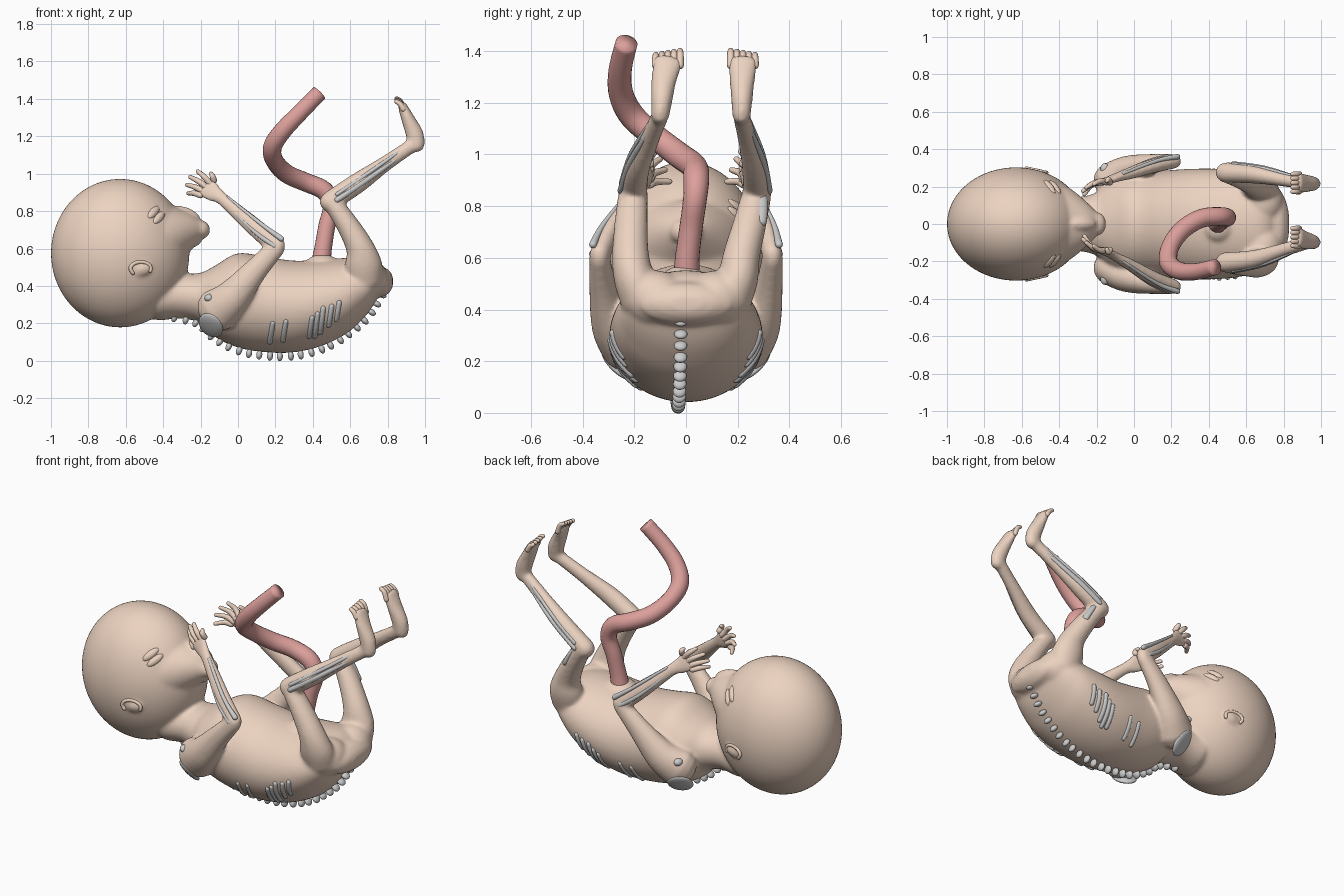
import bpy, bmesh, math
from mathutils import Vector, Matrix

if "Cube" in bpy.data.objects:
    bpy.data.objects.remove(bpy.data.objects["Cube"])


def material(name, rgb):
    m = bpy.data.materials.new(name)
    m.diffuse_color = (*rgb, 1)
    m.use_nodes = True
    m.node_tree.nodes["Principled BSDF"].inputs["Base Color"].default_value = m.diffuse_color
    return m


SKIN = material("skin", (0.84, 0.65, 0.53))
CORD = material("cord", (0.72, 0.35, 0.33))


def resample(pts, sub):
    """Catmull-Rom through points of any dimension."""
    out = []
    for i in range(len(pts) - 1):
        p0, p1, p2, p3 = pts[max(i - 1, 0)], pts[i], pts[i + 1], pts[min(i + 2, len(pts) - 1)]
        for k in range(sub):
            t = k / sub
            out.append([0.5 * (2 * b + (c - a) * t + (2 * a - 5 * b + 4 * c - d) * t * t
                               + (3 * b - a - 3 * c + d) * t ** 3)
                        for a, b, c, d in zip(p0, p1, p2, p3)])
    return out + [list(pts[-1])]


def loft(bm, pts, upright=False, seg=20, sub=4, dome=True):
    """Tube of ellipses: (x, y, z, half width, half depth) or (x, y, z, radius)."""
    pts = resample([p if len(p) == 5 else (*p, p[3]) for p in pts], sub)
    pos = [Vector(p[:3]) for p in pts]
    rings, side = [], Vector((0, 1, 0))
    n = len(pts)
    for i, p in enumerate(pts):
        t = (pos[min(i + 1, n - 1)] - pos[max(i - 1, 0)]).normalized()
        if upright:
            t = Vector((1, 0, 0))
        side = (side - t * side.dot(t)).normalized()
        nrm = t.cross(side)
        steps = [(0, 1)]
        if dome and i == 0:
            steps = [(-.95, .31), (-.8, .6), (-.5, .87), (0, 1)]
        elif dome and i == n - 1:
            steps = [(0, 1), (.5, .87), (.8, .6), (.95, .31)]
        for off, s in steps:
            c = pos[i] + t * off * min(p[3], p[4])
            rings.append([bm.verts.new(c + side * math.cos(a) * p[3] * s + nrm * math.sin(a) * p[4] * s)
                          for a in (2 * math.pi * k / seg for k in range(seg))])
    faces = [bm.faces.new((r[k], r[(k + 1) % seg], q[(k + 1) % seg], q[k]))
             for r, q in zip(rings, rings[1:]) for k in range(seg)]
    faces += [bm.faces.new(rings[0][::-1]), bm.faces.new(rings[-1])]
    bmesh.ops.recalc_face_normals(bm, faces=faces)


def ball(bm, c, r, rot=(0, 0, 0), seg=32):
    turn = Matrix.Rotation(rot[2], 4, 'Z') @ Matrix.Rotation(rot[1], 4, 'Y') @ Matrix.Rotation(rot[0], 4, 'X')
    m = Matrix.Translation(c) @ turn @ Matrix.Diagonal((*r, 1))
    bmesh.ops.create_uvsphere(bm, u_segments=seg, v_segments=seg // 2, radius=1, matrix=m)


def finish(bm, name, mat=None):
    me = bpy.data.meshes.new(name)
    bm.to_mesh(me)
    bm.free()
    for f in me.polygons:
        f.use_smooth = True
    ob = bpy.data.objects.new(name, me)
    bpy.context.collection.objects.link(ob)
    if mat:
        me.materials.append(mat)
    return ob


# Torso profile: x, top z, bottom z, half width
TORSO = [(-.42, .46, .215, .16), (-.3, .465, .225, .145), (-.2, .47, .2, .17), (-.12, .51, .125, .24),
         (0, .575, .07, .275), (.15, .555, .045, .285), (.3, .535, .045, .295), (.45, .54, .08, .295),
         (.58, .55, .145, .28), (.66, .55, .215, .255), (.71, .535, .275, .23), (.745, .51, .335, .2)]


def torso_y(x, z):
    for a, b in zip(TORSO, TORSO[1:]):
        if a[0] <= x <= b[0]:
            f = (x - a[0]) / (b[0] - a[0])
            t, u, w = (a[k] + (b[k] - a[k]) * f for k in (1, 2, 3))
            return w * math.sqrt(max(0, 1 - ((z - (t + u) / 2) / ((t - u) / 2)) ** 2))
    return 0


# Body: overlapping volumes fused by a voxel remesh
body = bmesh.new()
loft(body, [(x, 0, (t + b) / 2, w, (t - b) / 2) for x, t, b, w in TORSO], upright=True, seg=56)
ball(body, (-.63, 0, .575), (.37, .303, .397), seg=96)
# Face, nose, lips, chin
loft(body, [(-.5, 0, .585, .262, .29), (-.4, 0, .64, .225, .205), (-.32, 0, .667, .175, .15),
            (-.25, 0, .69, .115, .098), (-.2, 0, .70, .065, .052)], upright=True, seg=48)
ball(body, (-.275, 0, .785), (.08, .036, .034), (0, .4, 0))
ball(body, (-.19, 0, .728), (.04, .05, .02), (0, .4, 0))
ball(body, (-.2, 0, .685), (.035, .05, .018), (0, .2, 0))
ball(body, (-.235, 0, .645), (.04, .05, .035))
# Navel mound
ball(body, (.45, -.01, .52), (.085, .085, .05))

# Per side: sign, knee y, ankle y, toe y, wrist y, finger y
SIDES = [("right", -1, -.205, -.1, -.07, -.18, -.1), ("left", 1, .275, .215, .22, .25, .195)]
for name, s, knee, ankle, toe, wrist, tip in SIDES:
    # Buttocks, legs and feet
    ball(body, (.685, s * .115, .44), (.115, .125, .11), (0, -.4, 0), 48)
    loft(body, [(.675, s * .165, .44, .09, .1), (.67, s * .2, .52, .08, .1), (.65, s * .215, .61, .072, .075),
                (.58, (knee + s * .22) / 2, .735, .065, .06), (.5, knee, .85, .058, .05)])
    loft(body, [(.49, knee, .85, .055), (.64, knee * .85 + ankle * .15, .95, .05, .055),
                (.79, knee * .4 + ankle * .6, 1.055, .038, .042), (.93, ankle, 1.15, .034, .038)])
    loft(body, [(.955, ankle, 1.15, .036, .044), (.945, ankle * .8 + toe * .2, 1.21, .042, .048),
                (.91, (ankle + toe) / 2, 1.29, .05, .037), (.88, toe, 1.36, .06, .025)])
    # Arms and palms
    loft(body, [(-.11, s * .235, .27, .1, .12), (-.03, s * .285, .34, .082, .095), (.09, s * .32, .48, .055, .066),
                (.205, s * .335, .605, .04, .05)])
    mid = (s * .335 + wrist) / 2
    loft(body, [(.21, s * .335, .61, .04, .05), (.1, mid * .6 + s * .134, .705, .038, .05),
                (-.02, mid * .5 + wrist * .5, .81, .032, .04), (-.09, wrist, .87, .025, .036),
                (-.135, wrist * .7 + tip * .3, .9, .02, .052), (-.175, (wrist + tip) / 2, .93, .015, .062)])
    # Ears
    ball(body, (-.52, s * .272, .49), (.058, .024, .038), (0, -.2, 0))

ob = finish(body, "body", SKIN)
rm = ob.modifiers.new("fuse", 'REMESH')
rm.mode = 'VOXEL'
rm.voxel_size = .0095
rm.use_smooth_shade = True
sm = ob.modifiers.new("soften", 'SMOOTH')
sm.factor = .5
sm.iterations = 14

for name, s, knee, ankle, toe, wrist, tip in SIDES:
    # Toes
    bm = bmesh.new()
    for k in range(5):
        y = toe + (k - 2) * .0235
        up = 1.393 + s * (2 - k) * .004
        loft(bm, [(.884, y, 1.345, .015), (.868, y, up - .014, .014), (.848, y, up, .012)], seg=12)
    finish(bm, name + "_toes", SKIN)
    # Fingers and thumb
    bm = bmesh.new()
    hy = (wrist + tip) / 2
    for k, (x, z) in enumerate([(-.265, .895), (-.272, .94), (-.255, .982), (-.215, 1.012), (-.145, 1.0)]):
        y = tip + s * (k - 2) * .018
        bx, bz = -.165 + (k - 2) * .018, .925 + (k - 2) * .02
        loft(bm, [(bx, hy, bz, .017), ((bx + x) / 2, (hy + y) / 2 + s * .012, (bz + z) / 2 + .005, .015),
                  (x, y, z, .011)], seg=12)
    finish(bm, name + "_fingers", SKIN)
    # Closed eyelids lying on the head surface
    bm = bmesh.new()
    p = Vector((-.433, s * .204, .783))
    n = Vector((1.44, s * 2.2, 1.33)).normalized()
    u = Vector((1, 0, 1))
    u = (u - n * u.dot(n)).normalized()
    v = n.cross(u)
    rot = Matrix((u, v, n)).transposed().to_euler()
    for d in (-1, 1):
        ball(bm, p - n * .012 + v * d * .02, (.055, .023, .02), rot)
    finish(bm, name + "_eyelids", SKIN)
    # Ear rim
    bm = bmesh.new()
    loft(bm, [(-.52 + .055 * math.cos(a), s * (.286 - .012 * math.cos(a)), .492 + .036 * math.sin(a), .01)
              for a in (math.radians(d) for d in range(-20, 260, 40))], seg=10)
    finish(bm, name + "_ear_rim", SKIN)
    # Forearm bones
    bm = bmesh.new()
    for du in (-.016, .022):
        loft(bm, [(.21 + du, s * .36, .63 + du, .015), (.1 + du, (s * .235 + wrist * .3) + s * .028, .71 + du, .011),
                  (-.07 + du * .6, wrist + s * .02, .86 + du * .6, .009)], seg=12)
    finish(bm, name + "_forearm_bones")
    # Shin bones on the outer side
    bm = bmesh.new()
    for dz, r in ((0, .016), (.03, .011)):
        loft(bm, [(.53, knee + s * .044, .86 + dz, r), (.7, knee * .67 + ankle * .33 + s * .04, .975 + dz, r),
                  (.9, ankle + s * .025, 1.115 + dz, .008)], seg=12)
    finish(bm, name + "_shin_bones")
    # Thigh bone showing near the knee
    bm = bmesh.new()
    loft(bm, [(.608, knee + s * .012, .74, .026, .02), (.567, knee + s * .012, .81, .03, .018),
              (.535, knee + s * .012, .855, .022, .014)], seg=16)
    finish(bm, name + "_thigh_bone")
    # Shoulder blade and shoulder joint
    bm = bmesh.new()
    ball(bm, (-.145, s * .262, .19), (.07, .022, .085), (-s * .75, .3, s * .3))
    ball(bm, (-.155, s * .295, .335), (.025, .03, .022))
    ball(bm, (-.17, s * .265, .3), (.03, .035, .014))
    finish(bm, name + "_shoulder_blade")
    # Ribs following the flank
    bm = bmesh.new()
    for x, lo, hi in [(.17, .1, .2), (.24, .11, .21), (.38, .13, .23), (.41, .13, .25),
                      (.44, .15, .28), (.485, .19, .29), (.525, .22, .31)]:
        loft(bm, [(x + k * .004, s * torso_y(x, z) - s * .003, z, .014)
                  for k, z in ((k, lo + (hi - lo) * k / 4) for k in range(5))], seg=10, sub=3)
    finish(bm, name + "_ribs")

# Spine: beads along the back
path = resample([(-.34, .225), (-.22, .195), (-.12, .11), (0, .05), (.12, .025), (.25, .018), (.38, .036),
                 (.5, .08), (.6, .145), (.7, .235), (.78, .365)], 20)
bm = bmesh.new()
want, run, gap = 0, 0, .056
for a, b in zip(path, path[1:]):
    d = Vector((b[0] - a[0], b[1] - a[1]))
    if run >= want:
        ang = math.atan2(d.y, d.x)
        y = -.035 + .02 * max(a[0], 0)
        ball(bm, (a[0], y, a[1] + .006), (.016, .026, .026), (0, -ang, 0), 20)
        want += gap
    run += d.length
finish(bm, "spine")

# Umbilical cord
bm = bmesh.new()
loft(bm, [(.44, 0, .5, .054), (.455, .005, .6, .047), (.475, .02, .72, .045), (.5, .035, .83, .046),
          (.46, .04, .91, .05), (.36, .03, .955, .05), (.26, -.03, 1.0, .05), (.195, -.12, 1.07, .048),
          (.185, -.205, 1.145, .05), (.24, -.25, 1.23, .048), (.33, -.255, 1.325, .045), (.435, -.23, 1.432, .043)],
     seg=20, sub=5, dome=False)
finish(bm, "umbilical_cord", CORD)
bpy.context.view_layer.update()
